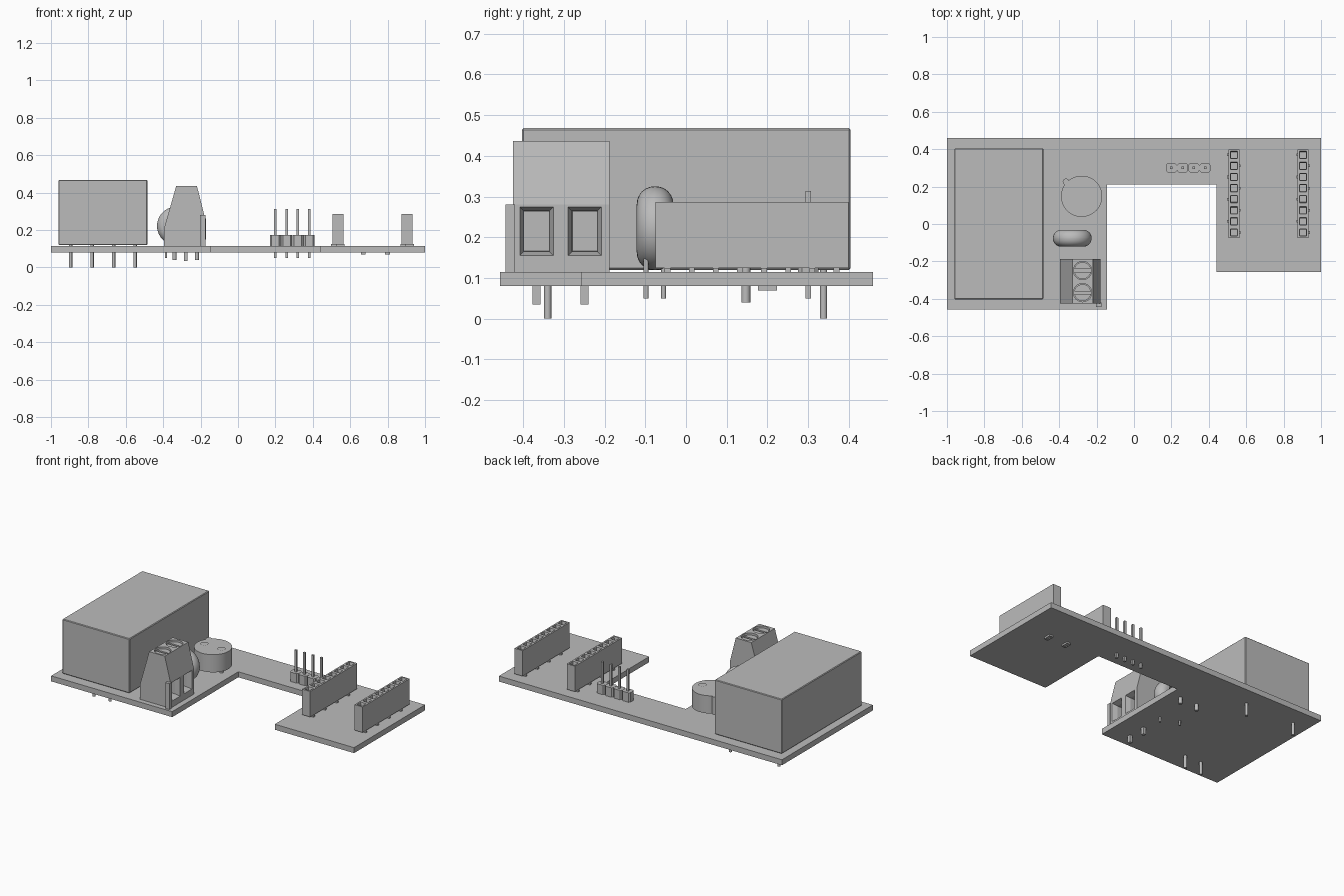
import bpy, bmesh, math
from mathutils import Vector, Matrix

cube = bpy.data.objects.get("Cube")
if cube:
    bpy.data.objects.remove(cube, do_unlink=True)

grey = bpy.data.materials.new("plain grey")
grey.use_nodes = True
GREY = (0.5, 0.5, 0.5, 1)
grey.diffuse_color = GREY
grey.node_tree.nodes["Principled BSDF"].inputs["Base Color"].default_value = GREY


def finish(name, bm, smooth=False):
    bmesh.ops.recalc_face_normals(bm, faces=bm.faces)
    me = bpy.data.meshes.new(name)
    bm.to_mesh(me)
    bm.free()
    me.materials.append(grey)
    ob = bpy.data.objects.new(name, me)
    bpy.context.collection.objects.link(ob)
    if smooth:
        bpy.ops.object.select_all(action='DESELECT')
        ob.select_set(True)
        bpy.context.view_layer.objects.active = ob
        bpy.ops.object.shade_smooth_by_angle(angle=math.radians(35))
    return ob


def add_box(bm, lo, hi):
    lo, hi = Vector(lo), Vector(hi)
    m = Matrix.Translation((lo + hi) / 2) @ Matrix.Diagonal((*(hi - lo), 1))
    return bmesh.ops.create_cube(bm, size=1, matrix=m)["verts"]


def add_rod(bm, x, y, z0, z1, r, sides=16):
    bmesh.ops.create_cone(bm, cap_ends=True, segments=sides, radius1=r, radius2=r,
                          depth=z1 - z0, matrix=Matrix.Translation((x, y, (z0 + z1) / 2)))


def prism(points, offset):
    bm = bmesh.new()
    face = bm.faces.new([bm.verts.new(p) for p in points])
    new = bmesh.ops.extrude_face_region(bm, geom=[face])["geom"]
    bmesh.ops.translate(bm, vec=offset, verts=[v for v in new if isinstance(v, bmesh.types.BMVert)])
    bmesh.ops.recalc_face_normals(bm, faces=bm.faces)
    return bm


def slice_at(bm, axis, values):
    for v in values:
        co, no = Vector(), Vector()
        co[axis], no[axis] = v, 1
        bmesh.ops.bisect_plane(bm, geom=bm.verts[:] + bm.edges[:] + bm.faces[:],
                               plane_co=co, plane_no=no)


def bevel_all(bm, width, segments=1):
    bmesh.ops.bevel(bm, geom=bm.edges[:], offset=width, segments=segments,
                    affect='EDGES', profile=0.5)


def rods(name, spots, z0, z1, r):
    bm = bmesh.new()
    for x, y in spots:
        add_rod(bm, x, y, z0, z1, r)
    finish(name, bm, True)


BOTTOM, TOP = 0.08, 0.115

# Circuit board with a notch in its front edge
outline = [(-1, -.457), (-.145, -.457), (-.145, .21), (.44, .21),
           (.44, -.257), (1, -.257), (1, .46), (-1, .46)]
finish("circuit_board", prism([(x, y, BOTTOM) for x, y in outline], (0, 0, TOP - BOTTOM)))

# Large relay and its pins
bm = bmesh.new()
add_box(bm, (-.96, -.403, .12), (-.485, .404, .468))
bevel_all(bm, .004)
finish("relay_case", bm)
rods("relay_pins", [(-.895, .338), (-.55, .338), (-.78, -.34), (-.665, -.34)], 0, .122, .009)

# Buzzer with tab, recessed pin sockets and legs
BX, BY = -.28, .148
bm = bmesh.new()
add_rod(bm, BX, BY, .15, .263, .11, 48)
finish("buzzer_body", bm, True)
bm = bmesh.new()
add_rod(bm, BX - .084, BY + .078, .15, .263, .017)
finish("buzzer_tab", bm, True)
legs = [(BX - .06, BY - .001), (BX + .06, BY - .001)]
for x, y in legs:
    bm = bmesh.new()
    bmesh.ops.create_circle(bm, cap_ends=True, segments=24, radius=.024,
                            matrix=Matrix.Translation((x, y, .263)))
    bmesh.ops.inset_region(bm, faces=bm.faces[:], thickness=.01, depth=.004)
    finish("buzzer_rim", bm)
rods("buzzer_legs", legs, .04, .16, .011)

# Disc capacitor with rounded rim, and its legs
bm = bmesh.new()
bmesh.ops.create_cone(bm, cap_ends=True, segments=40, radius1=.103, radius2=.103, depth=.09,
                      matrix=Matrix.Translation((-.33, -.076, .222)) @ Matrix.Rotation(math.pi / 2, 4, 'X'))
rims = [e for e in bm.edges if abs(e.verts[0].co.y - e.verts[1].co.y) < .01]
bmesh.ops.bevel(bm, geom=rims, offset=.043, segments=6, affect='EDGES', profile=0.5)
finish("disc_capacitor", bm, True)
rods("capacitor_legs", [(-.385, -.055), (-.275, -.098)], .05, .19, .006)

# Terminal block with two flared wire openings
Y0, Y1 = -.425, -.188
CELLS = (-.367, -.249)
side = [(-.395, .115), (-.395, .21), (-.33, .437), (-.22, .437), (-.18, .28), (-.18, .115)]
bm = prism([(x, Y0, z) for x, z in side], (0, Y1 - Y0, 0))
slice_at(bm, 1, [c + s * .041 for c in CELLS for s in (-1, 1)])
slice_at(bm, 2, (.155, .274))
mouths = [f for f in bm.faces if f.normal.x > .95 and .16 < f.calc_center_median().z < .27
          and min(abs(f.calc_center_median().y - c) for c in CELLS) < .01]
bmesh.ops.inset_individual(bm, faces=mouths, thickness=.014, depth=-.03)
bmesh.ops.inset_individual(bm, faces=mouths, thickness=.001, depth=-.05)
block = finish("terminal_block", bm)

# Screw wells sunk into the block
bm = bmesh.new()
for y in CELLS:
    add_rod(bm, -.275, y, .405, .5, .049, 32)
cutter = finish("screw_well_cutter", bm)
cutter.hide_render = True
mod = block.modifiers.new("wells", 'BOOLEAN')
mod.operation, mod.object, mod.solver = 'DIFFERENCE', cutter, 'EXACT'
bpy.context.view_layer.objects.active = block
bpy.ops.object.modifier_apply(modifier="wells")
bpy.data.objects.remove(cutter, do_unlink=True)

# Slotted screw heads: two half discs over a lower disc
bm = bmesh.new()
for y in CELLS:
    add_rod(bm, -.275, y, .40, .412, .045, 32)
    for s in (-1, 1):
        arc = [math.asin(.16) + i * (math.pi - 2 * math.asin(.16)) / 12 for i in range(13)]
        half = [bm.verts.new((-.275 + .045 * math.cos(a), y + s * .045 * math.sin(a), .412)) for a in arc]
        new = bmesh.ops.extrude_face_region(bm, geom=[bm.faces.new(half)])["geom"]
        bmesh.ops.translate(bm, vec=(0, 0, .014),
                            verts=[v for v in new if isinstance(v, bmesh.types.BMVert)])
finish("terminal_screws", bm)

# Locking rib on the front of the block, and square pins
bm = bmesh.new()
add_box(bm, (-.203, -.443, .115), (-.174, -.42, .28))
finish("terminal_rib", bm)
bm = bmesh.new()
for y in CELLS:
    add_box(bm, (-.29, y - .01, .035), (-.27, y + .01, .12))
finish("terminal_pins", bm)

# Four-pin header: chamfered segments with square pins
base, pins = bmesh.new(), bmesh.new()
for i in range(4):
    x = .2 + i * .06
    plan = [(-.029, -.015), (-.02, -.025), (.02, -.025), (.029, -.015),
            (.029, .015), (.02, .025), (-.02, .025), (-.029, .015)]
    face = base.faces.new([base.verts.new((x + a, .3 + b, TOP)) for a, b in plan])
    new = bmesh.ops.extrude_face_region(base, geom=[face])["geom"]
    bmesh.ops.translate(base, vec=(0, 0, .06), verts=[v for v in new if isinstance(v, bmesh.types.BMVert)])
    add_box(pins, (x - .007, .293, .05), (x + .007, .307, .313))
finish("pin_header_base", base)
finish("pin_header_pins", pins)

# Two eight-way sockets with pockets on top and surface-mount feet
STEP, FIRST = .0593, -.075
for n, x in enumerate((.534, .904)):
    bm = bmesh.new()
    add_box(bm, (x - .029, FIRST, .124), (x + .029, FIRST + 8 * STEP, .287))
    slice_at(bm, 1, [FIRST + i * STEP for i in range(1, 8)])
    tops = [f for f in bm.faces if f.normal.z > .9]
    bmesh.ops.inset_individual(bm, faces=tops, thickness=.014, depth=0)
    bmesh.ops.inset_individual(bm, faces=tops, thickness=.004, depth=-.015)
    bmesh.ops.inset_individual(bm, faces=tops, thickness=.001, depth=-.06)
    finish(f"socket_body_{n + 1}", bm)
    bm = bmesh.new()
    for i in range(8):
        y, s = FIRST + (i + .5) * STEP, (1, -1)[i % 2]
        a, b = sorted((x - s * .01, x + s * .036))
        add_box(bm, (a, y - .007, TOP), (b, y + .007, .125))
    finish(f"socket_feet_{n + 1}", bm)

# Small rimmed chips under the board
for n, x in enumerate((.67, .80)):
    bm = bmesh.new()
    add_box(bm, (x - .013, .177, .069), (x + .013, .224, BOTTOM + .002))
    under = [f for f in bm.faces if f.normal.z < -.9]
    bmesh.ops.inset_individual(bm, faces=under, thickness=.005, depth=-.004)
    finish(f"bottom_chip_{n + 1}", bm)
